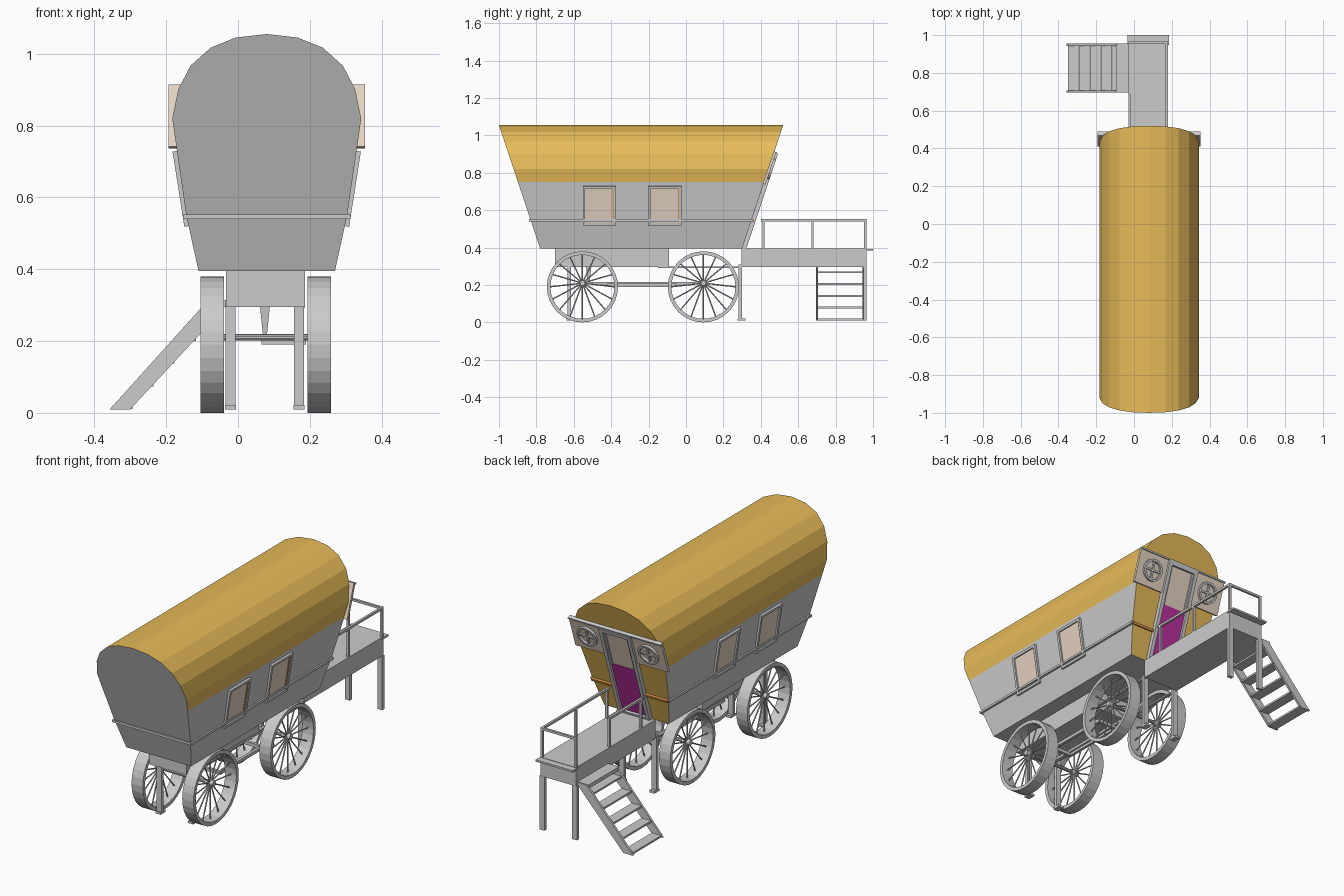
import bpy, bmesh
from math import sin, cos, pi, sqrt
from mathutils import Matrix, Vector

if "Cube" in bpy.data.objects:
    bpy.data.objects.remove(bpy.data.objects["Cube"])

CX = 0.08  # centre line of the wagon


def material(name, rgb):
    m = bpy.data.materials.new(name)
    m.diffuse_color = (*rgb, 1)
    m.use_nodes = True
    m.node_tree.nodes["Principled BSDF"].inputs["Base Color"].default_value = m.diffuse_color
    return m


GOLD = material("gold", (0.8, 0.5, 0.1))
BEIGE = material("beige", (0.8, 0.66, 0.54))
PURPLE = material("magenta", (0.5, 0.03, 0.35))
ORANGE = material("orange", (0.7, 0.28, 0.06))


def finish(name, bm, mat=None, matrix=None):
    if matrix:
        bm.transform(matrix)
    bmesh.ops.recalc_face_normals(bm, faces=bm.faces)
    me = bpy.data.meshes.new(name)
    bm.to_mesh(me)
    bm.free()
    ob = bpy.data.objects.new(name, me)
    bpy.context.collection.objects.link(ob)
    if mat:
        me.materials.append(mat)
    return ob


def add_box(bm, x0, x1, y0, y1, z0, z1):
    m = Matrix.Translation(((x0 + x1) / 2, (y0 + y1) / 2, (z0 + z1) / 2))
    m = m @ Matrix.Diagonal((x1 - x0, y1 - y0, z1 - z0, 1))
    bmesh.ops.create_cube(bm, size=1, matrix=m)


def boxes(name, items, mat=None, matrix=None):
    bm = bmesh.new()
    for it in items:
        add_box(bm, *it)
    return finish(name, bm, mat, matrix)


def add_rod(bm, a, b, r, seg=8):
    a, b = Vector(a), Vector(b)
    m = Matrix.Translation((a + b) / 2) @ (b - a).to_track_quat('Z', 'Y').to_matrix().to_4x4()
    bmesh.ops.create_cone(bm, cap_ends=True, segments=seg, radius1=r, radius2=r,
                          depth=(b - a).length, matrix=m)


def add_ring(bm, centre, axis_m, r_out, r_in, h0, h1, seg):
    # flat band of rectangular section, turned about local z
    loops = []
    for r, h in ((r_out, h0), (r_out, h1), (r_in, h1), (r_in, h0)):
        loops.append([bm.verts.new(Vector(centre) + axis_m @ Vector((r * cos(2 * pi * i / seg), r * sin(2 * pi * i / seg), h)))
                      for i in range(seg)])
    for k in range(4):
        a, b = loops[k], loops[(k + 1) % 4]
        for i in range(seg):
            j = (i + 1) % seg
            bm.faces.new((a[i], a[j], b[j], b[i]))


def frame(w, h, t, d0, d1):
    # rectangular frame, u centred, v from 0 to h
    return [(-w/2, -w/2 + t, 0, h, d0, d1), (w/2 - t, w/2, 0, h, d0, d1),
            (-w/2 + t, w/2 - t, 0, t, d0, d1), (-w/2 + t, w/2 - t, h - t, h, d0, d1)]


def plane(origin, u, v):
    u, v = Vector(u).normalized(), Vector(v).normalized()
    n = u.cross(v)
    m = Matrix((u, v, n)).transposed().to_4x4()
    m.translation = origin
    return m


# wagon cabin: cross-section lofted between two leaning ends
half = [(0.19, 0.395), (0.224, 0.55), (0.253, 0.75), (0.263, 0.82), (0.246, 0.902),
        (0.212, 0.967), (0.156, 1.017), (0.087, 1.045)]
section = half + [(0, 1.055)] + [(-x, z) for x, z in reversed(half)]


def loft(name, pts, mat=None, caps=True):
    bm = bmesh.new()
    ends = []
    for y, s in ((-0.78, -1), (0.30, 1)):
        ends.append([bm.verts.new((CX + x, y + s * (z - 0.395) / 3, z)) for x, z in pts])
    a, b = ends
    n = len(pts)
    for i in range(n if caps else n - 1):
        j = (i + 1) % n
        bm.faces.new((a[i], a[j], b[j], b[i]))
    if caps:
        bm.faces.new(a)
        bm.faces.new(b)
    return finish(name, bm, mat)


cabin = loft("cabin", section)
cabin.data.materials.append(None)
cabin.data.materials.append(GOLD)
for p in cabin.data.polygons:
    if p.center.z > 0.75 and abs(p.center.y) < 0.5:
        p.material_index = 1

# trim rail round the sides and front
for s, side in ((1, "right"), (-1, "left")):
    boxes(side + "_trim", [sorted((CX + s * 0.215, CX + s * 0.233)) + [-0.84, 0.355, 0.54, 0.552]])
boxes("front_trim", [(CX - 0.233, CX + 0.233, -0.84, -0.82, 0.54, 0.552)])

# side windows on the sloping walls
for s, side in ((1, "right"), (-1, "left")):
    for i, yc in enumerate((-0.463, -0.113)):
        m = plane((CX + s * 0.2175, yc, 0.52), (0, s, 0), (s * 0.157, 0, 1))
        boxes(f"{side}_window_frame_{i}", frame(0.178, 0.212, 0.013, -0.008, 0.012), None, m)
        boxes(f"{side}_window_pane_{i}", [(-0.077, 0.077, 0.013, 0.199, -0.008, 0.004)], BEIGE, m)
        boxes(f"{side}_window_slat_{i}", [sorted((s * 0.069, s * 0.077)) + [0.013, 0.199, 0, 0.007]], ORANGE, m)

# back wall parts laid on the leaning end
K = sqrt(10) / 3
back = plane((CX, 0.30, 0.395), (-1, 0, 0), (0, 1, 3))


def v(z):
    return (z - 0.395) * K


boxes("back_board", [(-0.273, -0.085, v(0.74), v(0.91), -0.004, 0.010),
                     (0.085, 0.273, v(0.74), v(0.91), -0.004, 0.010)], BEIGE, back)
boxes("back_board_cap", [(-0.273, 0.273, v(0.905), v(0.913), -0.004, 0.018)], None, back)
boxes("door_frame", frame(0.186, v(0.905), 0.02, 0, 0.022), None, back)
boxes("door_upper_panel", [(-0.073, 0.073, v(0.69), v(0.885), 0, 0.008)], BEIGE, back)
boxes("door_upper_frame", [(-0.073, -0.063, v(0.69), v(0.885), 0, 0.014),
                           (0.063, 0.073, v(0.69), v(0.885), 0, 0.014)], None, back)
boxes("door_lower_panel", [(-0.073, 0.073, v(0.40), v(0.69), 0, 0.010)], PURPLE, back)
boxes("back_trim", [(-0.226, -0.093, v(0.54), v(0.552), 0, 0.012),
                    (0.093, 0.226, v(0.54), v(0.552), 0, 0.012)], ORANGE, back)
for s, side in ((1, "left"), (-1, "right")):
    bm = bmesh.new()
    c = (s * 0.18, v(0.825), 0)
    add_ring(bm, c, Matrix.Identity(3), 0.058, 0.046, 0.005, 0.022, 20)
    add_box(bm, c[0] - 0.05, c[0] + 0.05, c[1] - 0.005, c[1] + 0.005, 0.005, 0.018)
    add_box(bm, c[0] - 0.005, c[0] + 0.005, c[1] - 0.05, c[1] + 0.05, 0.005, 0.018)
    finish(side + "_round_window", bm, None, back)

# wheels: rim, spokes meeting a slightly raised hub
AXZ = 0.21
turn = Matrix.Rotation(pi / 2, 3, 'Y')
for end, yc in (("front", -0.554), ("rear", 0.093)):
    for side, xc in (("left", -0.072), ("right", 0.226)):
        bm = bmesh.new()
        add_ring(bm, (xc, yc, 0.19), turn, 0.19, 0.171, -0.033, 0.033, 32)
        add_rod(bm, (xc - 0.022, yc, AXZ), (xc + 0.022, yc, AXZ), 0.014, 12)
        for i in range(16):
            a = 2 * pi * i / 16
            add_rod(bm, (xc, yc, AXZ), (xc, yc + 0.174 * cos(a), 0.19 + 0.174 * sin(a)), 0.0035, 6)
        finish(f"{end}_{side}_wheel", bm)
    bm = bmesh.new()
    add_rod(bm, (-0.08, yc, AXZ), (0.235, yc, AXZ), 0.009, 10)
    finish(end + "_axle", bm)

# undercarriage: chassis box, connecting pole, braces
boxes("chassis_box", [(-0.033, 0.187, -0.70, -0.09, 0.295, 0.396)])
boxes("rear_chassis_rail", [(-0.03, -0.015, -0.15, 0.30, 0.29, 0.298),
                            (0.17, 0.185, -0.15, 0.30, 0.29, 0.298)])
boxes("axle_pole", [(0.07, 0.09, -0.555, 0.093, 0.203, 0.217)])
boxes("axle_link", [(0.065, 0.08, -0.42, -0.05, 0.19, 0.207), (0.175, 0.19, -0.42, -0.05, 0.19, 0.207),
                    (0.08, 0.175, -0.42, -0.405, 0.19, 0.207), (0.08, 0.175, -0.065, -0.05, 0.19, 0.207)])
bm = bmesh.new()
bmesh.ops.create_cone(bm, cap_ends=True, segments=4, radius1=0.007, radius2=0.02, depth=0.09,
                      matrix=Matrix.Translation((0.075, -0.52, 0.255)) @ Matrix.Rotation(pi / 4, 4, 'Z'))
finish("centre_brace", bm)

# support legs with feet
for end, y, top in (("front", -0.625, 0.296), ("middle", 0.29, 0.31), ("back", 0.957, 0.296)):
    for side, x in (("left", -0.021), ("right", 0.17)):
        parts = [(x - 0.014, x + 0.014, y - 0.009, y + 0.009, 0.01, top)]
        if end != "back":
            parts.append((x - 0.015, x + 0.015, y - 0.015, y + 0.027, 0.01, 0.022))
        boxes(f"{end}_{side}_leg", parts)

# porch deck with end lip and railing
boxes("porch_deck", [(-0.03, 0.18, 0.297, 0.965, 0.295, 0.395)])
boxes("deck_lip", [(-0.034, 0.184, 0.95, 1.0, 0.383, 0.393)])
T = 0.006
rails = [(0.174 - T, 0.174 + T, 0.40, 0.965, 0.54, 0.552), (-0.03, 0.18, 0.953, 0.965, 0.54, 0.552),
         (-0.024 - T, -0.024 + T, 0.40, 0.685, 0.54, 0.552)]
for x, y in ((0.174, 0.415), (0.174, 0.677), (0.174, 0.959), (-0.024, 0.415), (-0.024, 0.677), (-0.024, 0.959)):
    rails.append((x - T, x + T, y - T, y + T, 0.39, 0.545))
boxes("porch_railing", rails)

# side stairs: two stringers, landing and treads
for side, y in (("front", 0.695), ("back", 0.943)):
    bm = bmesh.new()
    pts = ((-0.357, 0.01), (-0.30, 0.01), (-0.04, 0.29), (-0.03, 0.312), (-0.085, 0.312))
    f = bm.faces.new([bm.verts.new((x, y, z)) for x, z in pts])
    g = bmesh.ops.extrude_face_region(bm, geom=[f])["geom"]
    bmesh.ops.translate(bm, vec=(0, 0.012, 0), verts=[e for e in g if isinstance(e, bmesh.types.BMVert)])
    finish(side + "_stair_stringer", bm)
boxes("stair_landing", [(-0.095, -0.03, 0.697, 0.953, 0.295, 0.315)])
treads = []
for i in range(5):
    z = 0.016 + 0.063 * i
    x = -0.327 + (z - 0.01) * 0.93
    treads.append((x - 0.028, x + 0.028, 0.70, 0.95, z - 0.005, z + 0.005))
boxes("stair_treads", treads)
